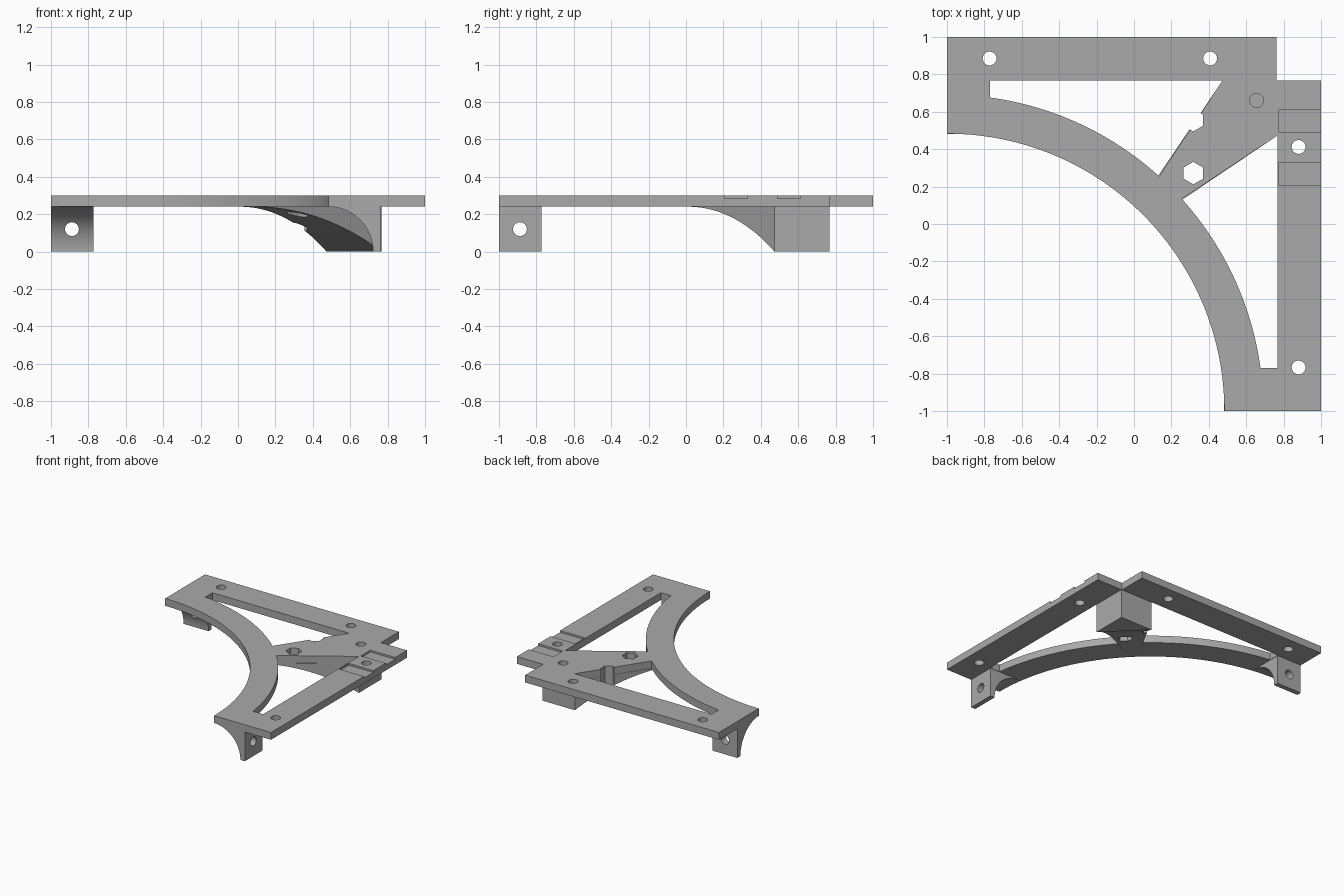
import bpy, bmesh
from math import sin, cos, radians, sqrt, asin, pi
from mathutils import Matrix

if "Cube" in bpy.data.objects:
    bpy.data.objects.remove(bpy.data.objects["Cube"])

TOP, UNDER = 0.30, 0.24
INNER_R, OUTER_R = 1.483, 1.692
INSIDE = 0.767          # inside line of both straight arms

grey = bpy.data.materials.new("plain grey")
grey.use_nodes = True
grey.diffuse_color = (0.4, 0.4, 0.4, 1)
grey.node_tree.nodes["Principled BSDF"].inputs["Base Color"].default_value = (0.4, 0.4, 0.4, 1)

# Orientations: each maps profile (u, v, depth) to (x, y, z)
h = 1 / sqrt(2)
PLAN = Matrix.Identity(4)
ALONG_Y = Matrix(((1, 0, 0, 0), (0, 0, 1, 0), (0, 1, 0, 0), (0, 0, 0, 1)))
ALONG_X = Matrix(((0, 0, 1, 0), (1, 0, 0, 0), (0, 1, 0, 0), (0, 0, 0, 1)))
DIAGONAL = Matrix(((h, 0, h, 0), (h, 0, -h, 0), (0, 1, 0, 0), (0, 0, 0, 1)))


def arc(cx, cy, r, a0, a1, n):
    angles = [radians(a0 + (a1 - a0) * i / n) for i in range(n + 1)]
    return [(cx + r * cos(a), cy + r * sin(a)) for a in angles]


def circle(cx, cy, r, n=32, turn=0):
    return arc(cx, cy, r, turn, turn + 360, n)[:-1]


def swap(points):
    return [(y, x) for x, y in points]


def prism(name, points, low, high, frame=PLAN):
    """Extrude a closed profile between two depths."""
    bm = bmesh.new()
    face = bm.faces.new([bm.verts.new((u, v, low)) for u, v in points])
    new = bmesh.ops.extrude_face_region(bm, geom=[face])["geom"]
    verts = [g for g in new if isinstance(g, bmesh.types.BMVert)]
    bmesh.ops.translate(bm, verts=verts, vec=(0, 0, high - low))
    bm.transform(frame)
    bmesh.ops.recalc_face_normals(bm, faces=bm.faces)
    mesh = bpy.data.meshes.new(name)
    bm.to_mesh(mesh)
    bm.free()
    mesh.materials.append(grey)
    obj = bpy.data.objects.new(name, mesh)
    bpy.context.collection.objects.link(obj)
    return obj


def finish(obj, cutters, operation="DIFFERENCE"):
    """Apply the cutters in turn, remove them, and shade the part."""
    bpy.ops.object.select_all(action="DESELECT")
    bpy.context.view_layer.objects.active = obj
    obj.select_set(True)
    for cutter in cutters:
        mod = obj.modifiers.new("cut", "BOOLEAN")
        mod.operation, mod.solver, mod.object = operation, "EXACT", cutter
        bpy.ops.object.modifier_apply(modifier=mod.name)
        bpy.data.objects.remove(cutter)
    bpy.ops.object.shade_smooth_by_angle(angle=radians(30))


def shared_cutters():
    """Two hexagonal nut holes and the blind corner hole."""
    nuts = [prism("nut_cutter", circle(x, y, 0.06, 6, 30), -0.1, 0.5)
            for x, y in ((0.317, 0.272), (0.317, 0.555))]
    return nuts + [prism("blind_cutter", circle(0.655, 0.66, 0.037), 0.14, 0.5)]


# Flat top plate: two straight arms joined by a curved rib
outline = arc(-1, -1, INNER_R, 0, 90, 64)
outline += [(-1, 1), (0.762, 1), (0.762, INSIDE), (1, INSIDE), (1, -1)]
plate = prism("top_plate", outline, UNDER, TOP)

window = [(INSIDE, 0.473), (INSIDE, -0.77)] + arc(-1, -1, OUTER_R, 7.8, 42.1, 32)
cutters = [prism("window_cutter", w, 0.1, 0.5) for w in (window, swap(window))]
cutters += [prism("screw_cutter", circle(x, y, 0.037), 0.1, 0.5)
            for x, y in ((-0.772, 0.885), (0.407, 0.885), (0.88, 0.412), (0.88, -0.767))]
cutters += shared_cutters()
# Shallow grooves across the side arm
for y0, y1 in ((0.207, 0.33), (0.49, 0.613)):
    cutters.append(prism("groove_cutter", [(0.775, y0), (1.1, y0), (1.1, y1), (0.775, y1)],
                         TOP - 0.015, 0.5))
finish(plate, cutters)

# Corner block with a diagonal gusset that sweeps up to the rib
start, end = 0.068, 0.877
sweep_r = ((end - start) ** 2 + UNDER ** 2) / (2 * UNDER)
angle = asin((end - start) / sweep_r) * 180 / pi
side = arc(start, UNDER - sweep_r, sweep_r, 90, 90 - angle, 32)
side += [(1.3, 0), (1.3, UNDER)]
gusset = prism("corner_gusset", side, -0.8, 0.8, DIAGONAL)
edge = [(0.02, 0.095), (0.473, INSIDE)]
plan = edge + [(INSIDE, INSIDE)] + swap(edge)[::-1] + [(0.048, 0.048)]
finish(gusset, [prism("plan_cutter", plan, -0.2, 0.5)], "INTERSECT")
finish(gusset, shared_cutters())

# Filleted screw tabs hanging below the two arm ends
tab_profile = arc(0.482, 0, UNDER, 90, 0, 24) + [(0.762, 0), (0.762, UNDER)]
for name, profile_frame, hole_frame in (("front_tab", ALONG_Y, ALONG_X),
                                        ("side_tab", ALONG_X, ALONG_Y)):
    tab = prism(name, tab_profile, -1, -0.773, profile_frame)
    finish(tab, [prism("bore_cutter", circle(-0.888, 0.12, 0.037), 0.3, 1, hole_frame),
                 prism("head_cutter", circle(-0.888, 0.12, 0.06), 0.3, 0.715, hole_frame)])
